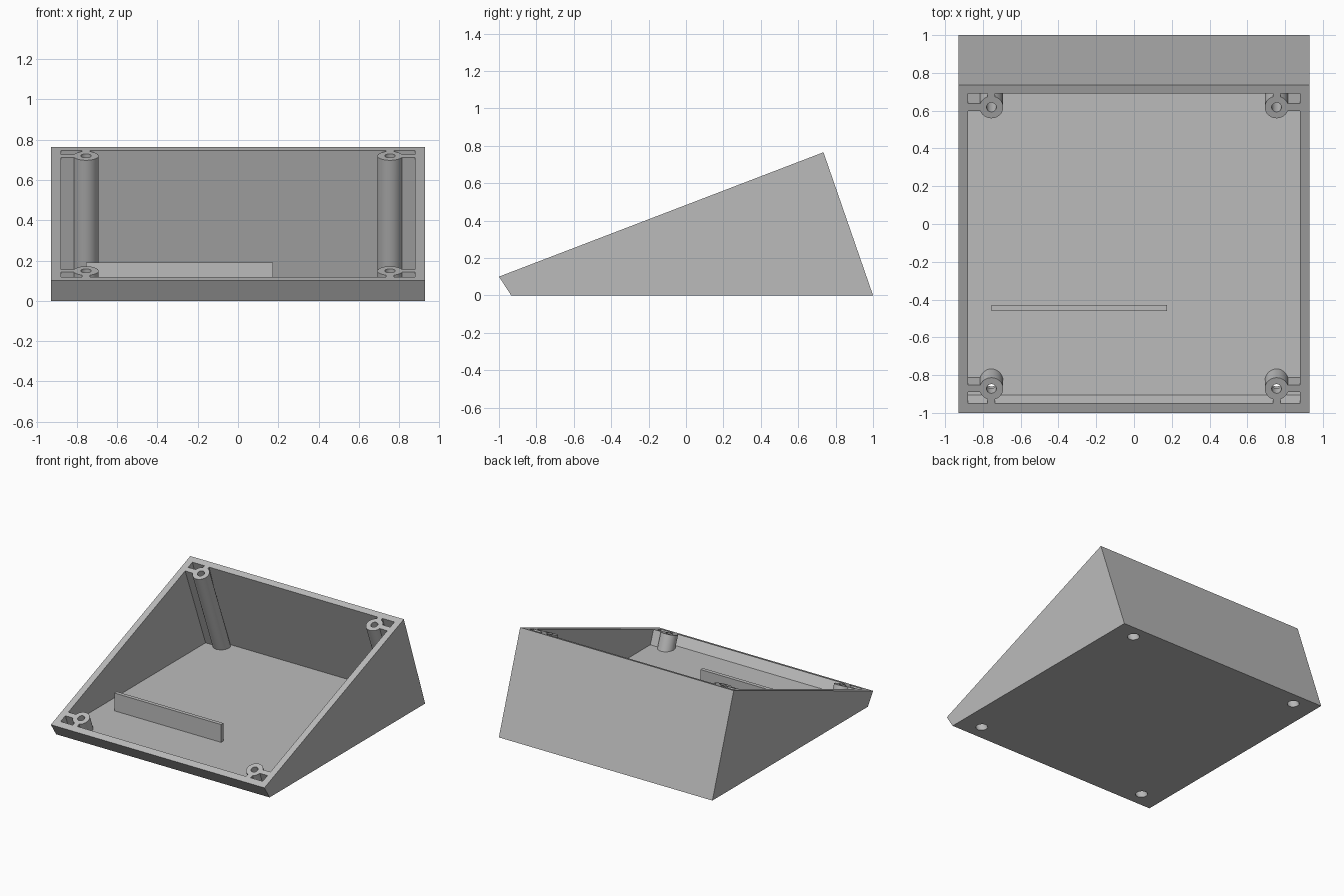
import bpy
import math
from mathutils import Matrix, Vector

cube = bpy.data.objects.get("Cube")
if cube:
    bpy.data.objects.remove(cube, do_unlink=True)

grey = bpy.data.materials.new("plain grey")
grey.use_nodes = True
colour = (0.5, 0.5, 0.5, 1)
grey.diffuse_color = colour
grey.node_tree.nodes["Principled BSDF"].inputs["Base Color"].default_value = colour

# Sloped opening: its tilt, and the frame in which the screw posts stand
RIM_FRONT, RIM_BACK = Vector((0, -1, 0.1)), Vector((0, 0.735, 0.765))
TILT = math.atan2(RIM_BACK.z - RIM_FRONT.z, RIM_BACK.y - RIM_FRONT.y)
TURN = Matrix.Rotation(TILT, 4, 'X')


def prism(name, profile, half_width):
    """Extrude a side profile (y, z) across x."""
    n = len(profile)
    verts = [(x, y, z) for x in (-half_width, half_width) for y, z in profile]
    faces = [list(range(n))[::-1], list(range(n, 2 * n))]
    faces += [(i, (i + 1) % n, (i + 1) % n + n, i + n) for i in range(n)]
    mesh = bpy.data.meshes.new(name)
    mesh.from_pydata(verts, [], faces)
    obj = bpy.data.objects.new(name, mesh)
    bpy.context.collection.objects.link(obj)
    bpy.ops.object.select_all(action='DESELECT')
    obj.select_set(True)
    bpy.context.view_layer.objects.active = obj
    bpy.ops.object.mode_set(mode='EDIT')
    bpy.ops.mesh.select_all(action='SELECT')
    bpy.ops.mesh.normals_make_consistent(inside=False)
    bpy.ops.object.mode_set(mode='OBJECT')
    return obj


def box(name, low, high, frame=Matrix()):
    low, high = Vector(low), Vector(high)
    bpy.ops.mesh.primitive_cube_add(size=1)
    obj = bpy.context.object
    obj.name = name
    size = Matrix.Diagonal((*(high - low), 1))
    obj.data.transform(frame @ Matrix.Translation((low + high) / 2) @ size)
    return obj


def rod(name, radius, bottom, top, frame):
    bpy.ops.mesh.primitive_cylinder_add(vertices=48, radius=radius, depth=top - bottom)
    obj = bpy.context.object
    obj.name = name
    obj.data.transform(frame @ Matrix.Translation((0, 0, (top + bottom) / 2)))
    return obj


def cut(target, cutter):
    """Subtract the cutter from the target and discard it."""
    cutter.hide_render = True
    mod = target.modifiers.new("cut", 'BOOLEAN')
    mod.operation = 'DIFFERENCE'
    mod.solver = 'EXACT'
    mod.object = cutter
    bpy.context.view_layer.objects.active = target
    bpy.ops.object.modifier_apply(modifier=mod.name)
    bpy.data.objects.remove(cutter, do_unlink=True)


# Wedge body and the hollow inside it
body = prism("enclosure_body", [(-1, 0.1), (-0.935, 0), (1, 0), (0.735, 0.765)], 0.93)
hollow = prism("hollow", [(-1.015, 0.22), (-0.905, 0.05), (0.93, 0.05), (0.655, 0.848)], 0.88)

# Screw posts, square to the opening, with webs to the two nearest walls
posts = []
for side in (-1, 1):
    for y, wall in ((-0.872, -1), (0.618, 1)):
        z = RIM_FRONT.z + (y - RIM_FRONT.y) * math.tan(TILT)
        frame = Matrix.Translation((side * 0.755, y, z)) @ TURN
        posts.append((frame, z / math.cos(TILT)))
        cut(hollow, rod("post", 0.0625, -1, 0.2, frame))
        xs, ys = sorted((0, side * 0.16)), sorted((0, wall * 0.13))
        cut(hollow, box("side_web", (xs[0], -0.02, -1), (xs[1], 0.02, 0.2), frame))
        cut(hollow, box("end_web", (-0.02, ys[0], -1), (0.02, ys[1], 0.2), frame))
cut(body, hollow)

# Screw holes, widened underneath for the heads
for frame, length in posts:
    cut(body, rod("screw_hole", 0.026, -1, 0.2, frame))
    cut(body, rod("head_recess", 0.042, -length - 0.1, -length + 0.09, frame))

# Upright rail on the floor
rail = box("floor_rail", (-0.755, -0.46, 0.04), (0.175, -0.43, 0.19))

for obj in (body, rail):
    obj.data.materials.clear()
    obj.data.materials.append(grey)
    for face in obj.data.polygons:
        face.material_index = 0
bpy.ops.object.select_all(action='DESELECT')
body.select_set(True)
bpy.context.view_layer.objects.active = body
bpy.ops.object.shade_smooth_by_angle(angle=math.radians(30))
